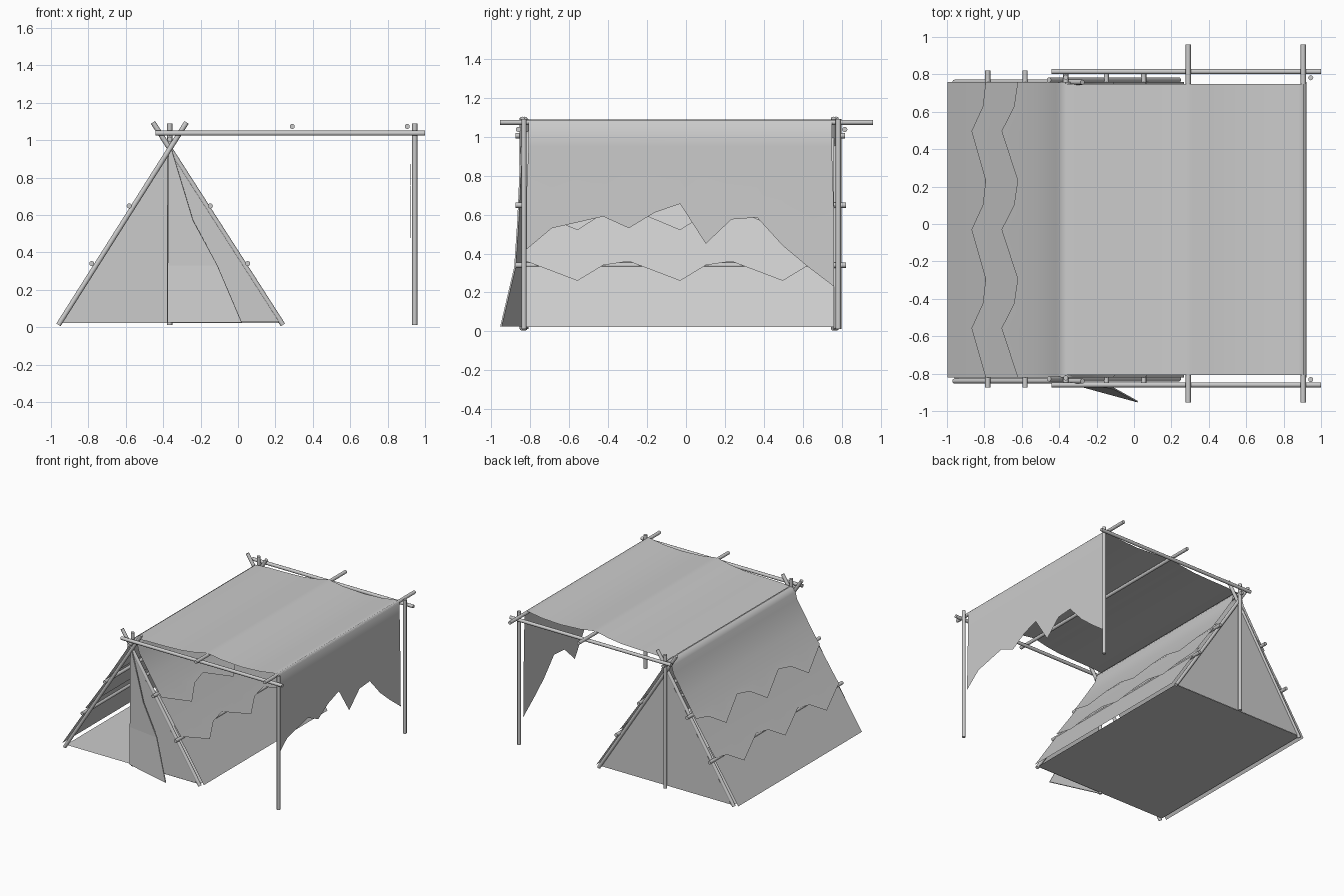
import bpy, bmesh, math
from mathutils import Vector

if "Cube" in bpy.data.objects:
    bpy.data.objects.remove(bpy.data.objects["Cube"])

R = 0.0135          # pole radius
RX = -0.365         # x of the tent ridge
SLOPE = 0.633       # sideways run of the tent sides per unit of height
YS = [-0.82 + 1.58 * i / 12 for i in range(13)]   # fabric stations along y


def mesh_object(name, verts, faces, smooth=False):
    me = bpy.data.meshes.new(name)
    me.from_pydata(verts, [], faces)
    bm = bmesh.new()
    bm.from_mesh(me)
    bmesh.ops.recalc_face_normals(bm, faces=bm.faces)
    for f in bm.faces:
        f.smooth = smooth
    bm.to_mesh(me)
    bm.free()
    ob = bpy.data.objects.new(name, me)
    bpy.context.collection.objects.link(ob)
    return ob


def pole(name, a, b, r=R):
    a, b = Vector(a), Vector(b)
    bpy.ops.mesh.primitive_cylinder_add(vertices=12, radius=r, depth=(b - a).length,
                                        location=(a + b) / 2)
    ob = bpy.context.object
    ob.name = name
    ob.rotation_mode = 'QUATERNION'
    ob.rotation_quaternion = (b - a).to_track_quat('Z', 'Y')
    bpy.ops.object.shade_smooth_by_angle(angle=math.radians(40))
    return ob


def sheet(name, columns):
    """Cloth from one list of points per y station."""
    n = len(columns[0])
    verts = [p for col in columns for p in col]
    faces = [(i * n + j, (i + 1) * n + j, (i + 1) * n + j + 1, i * n + j + 1)
             for i in range(len(columns) - 1) for j in range(n - 1)]
    return mesh_object(name, verts, faces, True)


def side_x(side, z, off):
    """x on a tent side: pole line plus an outward offset."""
    return RX + side * ((0.95 - z) * SLOPE + off)


# A-frames, centre posts, awning rails and awning posts at both ends
for end, ya, yb, yc, yr, yp in (('front', -0.84, -0.828, -0.823, -0.86, -0.832),
                                ('back', 0.758, 0.77, 0.785, 0.815, 0.782)):
    pole(end + '_left_leg', (-0.96, ya, 0.012), (-0.275, ya, 1.095))
    pole(end + '_right_leg', (0.24, yb, 0.012), (-0.455, yb, 1.095))
    pole(end + '_centre_post', (RX, yc, 0.012), (RX, yc, 1.09))
    pole(end + '_awning_rail', (-0.44, yr, 1.037), (1.0, yr, 1.037))
    pole(end + '_awning_post', (0.945, yp, 0.012), (0.945, yp, 1.09))

# ridge and side purlins
pole('ridge_pole', (RX, -0.875, 1.005), (RX, 0.815, 1.005))
for side, label in ((-1, 'left'), (1, 'right')):
    for z, x, lvl in ((0.648, 0.217, 'upper'), (0.34, 0.417, 'lower')):
        pole(f'{label}_{lvl}_purlin', (RX + side * x, -0.875, z), (RX + side * x, 0.82, z))

# awning cross poles
for i, x in enumerate((0.29, 0.905)):
    pole(f'awning_cross_pole_{i}', (x, -0.955, 1.073), (x, 0.96, 1.073))

# overlapping cloth layers on both slopes, two of them with zigzag hems
upper_hem = (0.63, 0.575, 0.52, 0.605)
lower_hem = (0.36, 0.31, 0.26, 0.34)
for side, label in ((-1, 'left'), (1, 'right')):
    up, mid, low = [], [], []
    for i, y in enumerate(YS):
        h = upper_hem[i % 4]
        col = [(RX, y, 1.03), (RX + side * 0.02, y, 1.022), (RX + side * 0.04, y, 0.995)]
        for z, o in ((0.94, 0.048), (0.78, 0.048), (0.66, 0.05),
                     (h, 0.05 + (0.66 - h) * 0.15)):
            col.append((side_x(side, z, o), y, z))
        up.append(col)
        h = lower_hem[i % 4]
        mid.append([(side_x(side, z, o), y, z)
                    for z, o in ((0.70, 0.036), (0.40, 0.05), (h, 0.05 + (0.40 - h) * 0.12))])
        low.append([(side_x(side, z, o), y, z)
                    for z, o in ((0.43, 0.036), (0.25, 0.042), (0.022, 0.046))])
    sheet(label + '_upper_cover', up)
    sheet(label + '_middle_cover', mid)
    sheet(label + '_lower_cover', low)

# awning cloth, draped over the cross poles with a ragged hanging edge
ragged = (0.42, 0.53, 0.56, 0.59, 0.53, 0.61, 0.655, 0.45, 0.575, 0.585, 0.44, 0.33, 0.23)
drape = [(RX, 1.035), (-0.25, 1.043), (-0.1, 1.045), (0.05, 1.05), (0.17, 1.065),
         (0.27, 1.087), (0.31, 1.087), (0.42, 1.07), (0.6, 1.06), (0.76, 1.068),
         (0.88, 1.086), (0.91, 1.086), (0.922, 1.073), (0.922, 0.95)]
cols = []
for y, h in zip(YS, ragged):
    yy = -0.03 + (y + 0.03) * 0.985
    cols.append([(x, yy, z) for x, z in drape] + [(0.92, y, (0.95 + h) / 2), (0.923, y, h)])
sheet('awning_cloth', cols)

# ground sheet
mesh_object('ground_sheet', [(-0.96, -0.825, 0.022), (0.235, -0.825, 0.022),
                             (0.235, 0.76, 0.022), (-0.96, 0.76, 0.022)], [(0, 1, 2, 3)])

# back wall and fixed right half of the front wall
mesh_object('back_wall', [(-0.955, 0.762, 0.022), (0.23, 0.762, 0.022), (RX, 0.762, 0.955)],
            [(0, 1, 2)])
mesh_object('front_wall', [(RX - 0.01, -0.838, 0.03), (0.225, -0.838, 0.03),
                           (RX, -0.838, 0.955)], [(0, 1, 2)])

# entrance flap folded out to the right
hinge = [(RX - 0.005, -0.842, 0.94), (RX - 0.008, -0.842, 0.57),
         (RX - 0.01, -0.842, 0.33), (RX - 0.01, -0.842, 0.025)]
free = [(RX + 0.01, -0.845, 0.95), (-0.24, -0.862, 0.57),
        (-0.11, -0.878, 0.33), (0.02, -0.95, 0.025)]
flap = sheet('entrance_flap', [hinge, free])
mod = flap.modifiers.new('thickness', 'SOLIDIFY')
mod.thickness = 0.008
mod.offset = 0
bpy.context.view_layer.objects.active = flap
flap.select_set(True)
bpy.ops.object.shade_flat()
